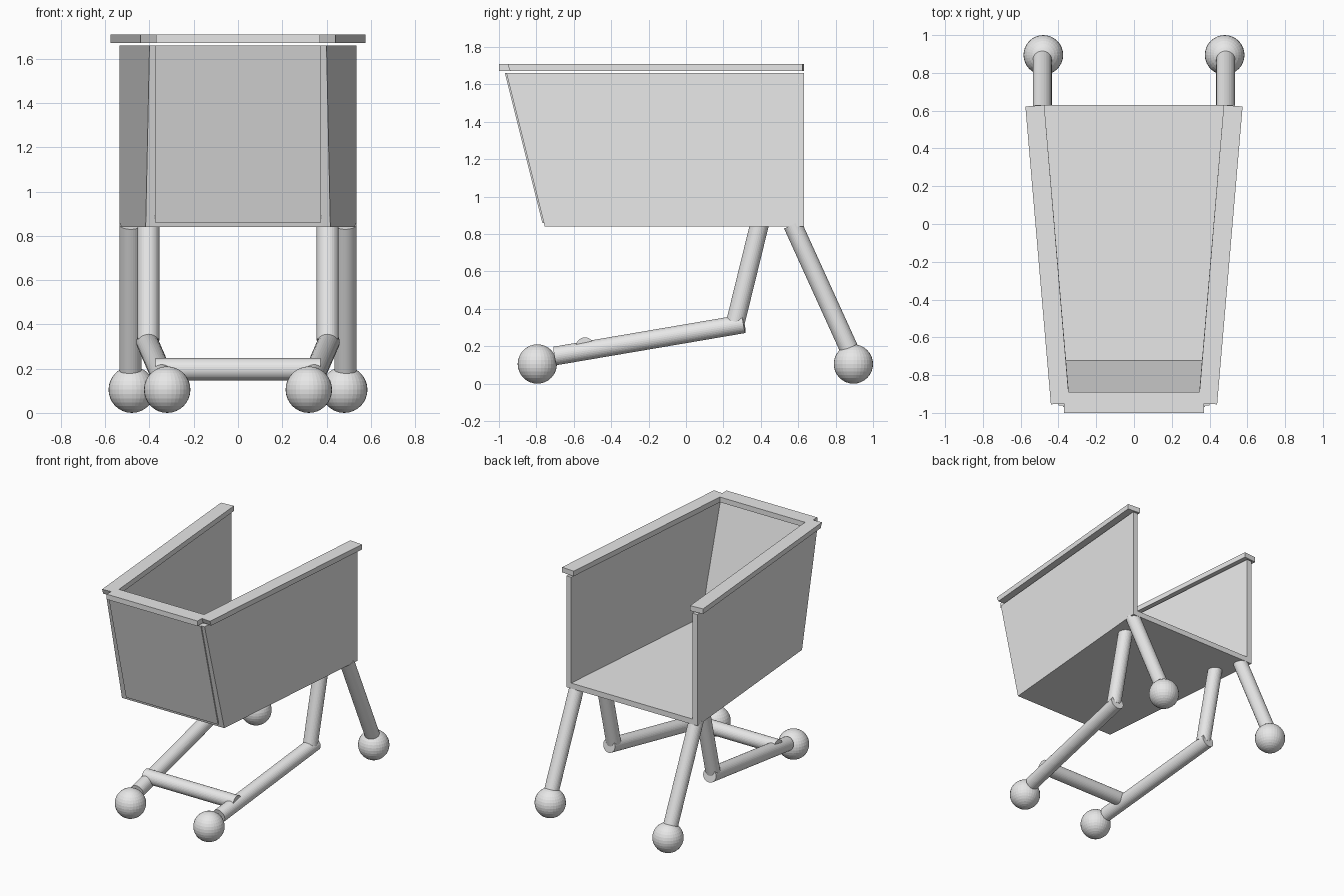
import bpy
import bmesh
from mathutils import Vector

cube = bpy.data.objects.get("Cube")
if cube:
    bpy.data.objects.remove(cube, do_unlink=True)

grey = bpy.data.materials.new("light grey")
grey.use_nodes = True
colour = (0.8, 0.8, 0.8, 1)
grey.diffuse_color = colour
grey.node_tree.nodes["Principled BSDF"].inputs["Base Color"].default_value = colour


def add(name, bm):
    bmesh.ops.recalc_face_normals(bm, faces=bm.faces)
    mesh = bpy.data.meshes.new(name)
    bm.to_mesh(mesh)
    bm.free()
    mesh.materials.append(grey)
    obj = bpy.data.objects.new(name, mesh)
    bpy.context.collection.objects.link(obj)
    return obj


def slab(name, bottom, top):
    """Six-sided block between two four-cornered outlines."""
    bm = bmesh.new()
    low = [bm.verts.new(p) for p in bottom]
    high = [bm.verts.new(p) for p in top]
    bm.faces.new(low)
    bm.faces.new(high)
    for i in range(4):
        j = (i + 1) % 4
        bm.faces.new((low[i], low[j], high[j], high[i]))
    return add(name, bm)


def tube(name, start, end, radius=0.05):
    start, end = Vector(start), Vector(end)
    axis = end - start
    bm = bmesh.new()
    bmesh.ops.create_cone(bm, cap_ends=True, segments=32, radius1=radius,
                          radius2=radius, depth=axis.length)
    obj = add(name, bm)
    obj.location = (start + end) / 2
    obj.rotation_euler = axis.to_track_quat("Z", "Y").to_euler()


def wheel(name, x, y, radius=0.105):
    bm = bmesh.new()
    bmesh.ops.create_uvsphere(bm, u_segments=32, v_segments=16, radius=radius)
    add(name, bm).location = (x, y, radius)


BACK, FLOOR, FLOOR_TOP, WALL_TOP = 0.63, 0.84, 0.88, 1.66


def side_x(y):
    """Outer half width of the tapering basket."""
    return 0.535 + (y - BACK) * 0.085


def front_y(z):
    """Depth of the leaning front."""
    return -0.755 - (z - FLOOR) * 0.25


# Basket floor
def floor_outline(z):
    y = front_y(z)
    return [(-side_x(y), y, z), (side_x(y), y, z),
            (side_x(BACK), BACK, z), (-side_x(BACK), BACK, z)]


slab("basket_floor", floor_outline(FLOOR), floor_outline(FLOOR_TOP))


# Leaning front panel
def front_outline(z):
    y = front_y(z) - 0.008
    return [(-0.375, y, z), (0.375, y, z), (0.375, y + 0.05, z), (-0.375, y + 0.05, z)]


slab("front_panel", front_outline(FLOOR_TOP - 0.02), front_outline(WALL_TOP))

# Front rail
slab("front_rail", *[[(-0.37, -1, z), (0.37, -1, z), (0.37, -0.89, z), (-0.37, -0.89, z)]
                     for z in (1.672, 1.71)])

for side, s in (("left", 1), ("right", -1)):
    # Side panel standing on the floor
    def wall_outline(z):
        y = front_y(z)
        return [(s * side_x(y), y, z), (s * side_x(BACK), BACK, z),
                (s * (side_x(BACK) - 0.04), BACK, z), (s * (side_x(y) - 0.04), y, z)]

    slab(side + "_panel", wall_outline(FLOOR_TOP), wall_outline(WALL_TOP))

    # Side rail with a raked front end
    def rail_outline(z, front):
        return [(s * 0.44, front, z), (s * 0.575, 0.622, z),
                (s * 0.475, BACK, z), (s * 0.342, front + 0.008, z)]

    slab(side + "_rail", rail_outline(1.672, -0.94), rail_outline(1.71, -0.955))

    # Legs, lower frame and wheels
    tube(side + "_back_leg", (s * 0.485, 0.57, 0.85), (s * 0.485, 0.87, 0.19))
    tube(side + "_middle_leg", (s * 0.405, 0.395, 0.86), (s * 0.405, 0.265, 0.33))
    tube(side + "_lower_bar", (s * 0.41, 0.31, 0.32), (s * 0.335, -0.70, 0.148))
    wheel(side + "_back_wheel", s * 0.48, 0.895)
    wheel(side + "_front_wheel", s * 0.32, -0.795)

# Bar between the lower bars
tube("cross_bar", (-0.372, -0.54, 0.197), (0.372, -0.54, 0.197))
